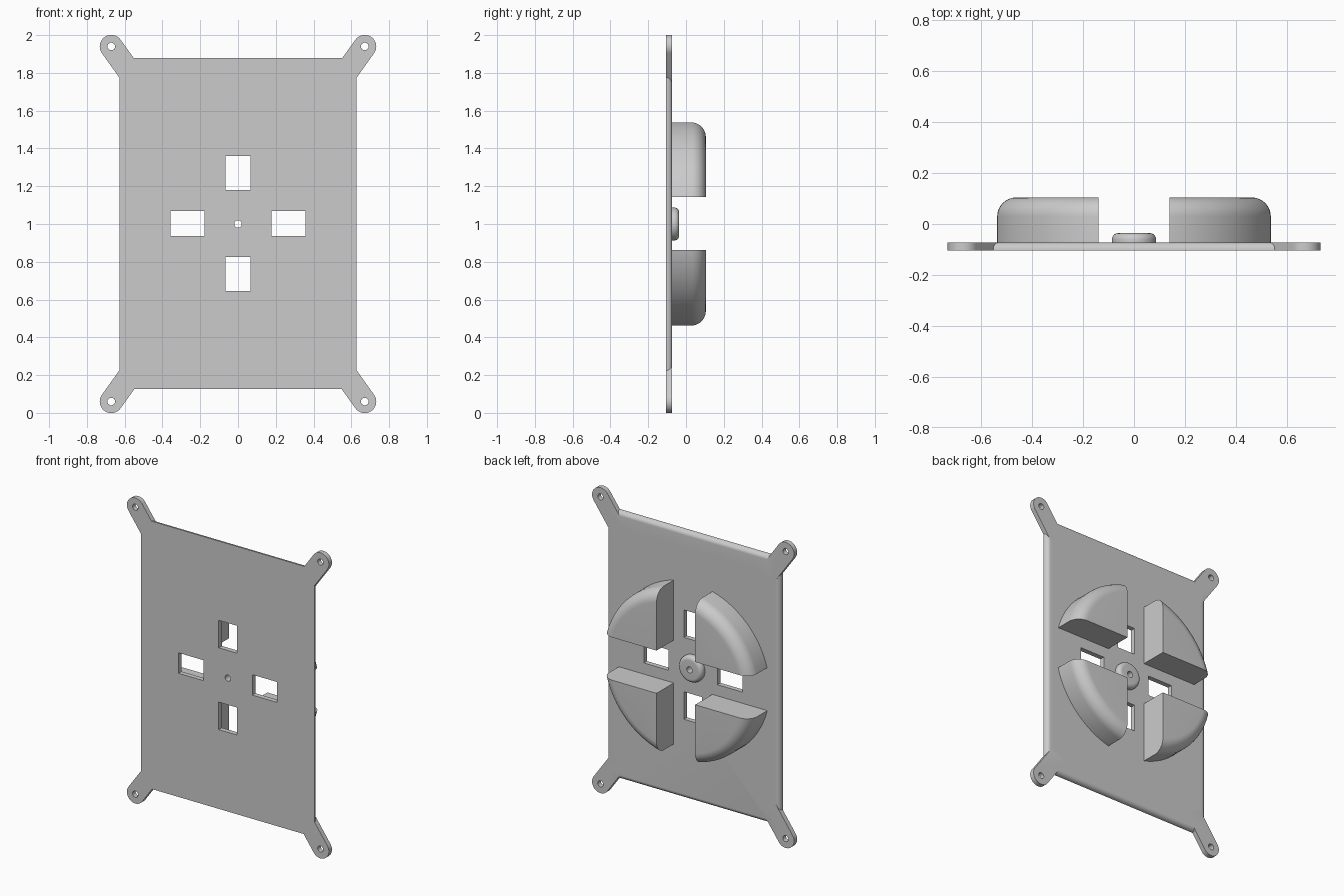
import bpy, bmesh, math
from mathutils import Vector

if "Cube" in bpy.data.objects:
    bpy.data.objects.remove(bpy.data.objects["Cube"])

FRONT, BACK, TOP = -0.105, -0.073, 0.105   # y of plate faces and pad tops
CZ = 1.0                                   # height of the centre

grey = bpy.data.materials.new("grey")
grey.diffuse_color = (0.6, 0.6, 0.6, 1)
grey.use_nodes = True
grey.node_tree.nodes["Principled BSDF"].inputs["Base Color"].default_value = grey.diffuse_color


def make(name, bm):
    bmesh.ops.recalc_face_normals(bm, faces=bm.faces)
    me = bpy.data.meshes.new(name)
    bm.to_mesh(me)
    bm.free()
    ob = bpy.data.objects.new(name, me)
    bpy.context.collection.objects.link(ob)
    me.materials.append(grey)
    return ob


def activate(ob):
    bpy.ops.object.select_all(action='DESELECT')
    ob.select_set(True)
    bpy.context.view_layer.objects.active = ob


def prism(name, pts, y0, y1):
    """Extrude an (x, z) outline along y."""
    bm = bmesh.new()
    f = bm.faces.new([bm.verts.new((x, y0, z)) for x, z in pts])
    ext = bmesh.ops.extrude_face_region(bm, geom=[f])["geom"]
    bmesh.ops.translate(bm, vec=(0, y1 - y0, 0),
                        verts=[v for v in ext if isinstance(v, bmesh.types.BMVert)])
    return make(name, bm)


def box(name, x, z, hx, hz, y0, y1):
    return prism(name, [(x - hx, z - hz), (x + hx, z - hz), (x + hx, z + hz), (x - hx, z + hz)], y0, y1)


def arc(cx, cz, r, a0, a1, n):
    return [(cx + r * math.cos(a0 + (a1 - a0) * i / n),
             cz + r * math.sin(a0 + (a1 - a0) * i / n)) for i in range(n + 1)]


def lathe(profile, steps):
    """Spin an (r, y) profile about the y axis through the centre."""
    bm = bmesh.new()
    vs = [bm.verts.new((r, y, CZ)) for r, y in profile]
    es = [bm.edges.new(p) for p in zip(vs, vs[1:])]
    bmesh.ops.spin(bm, geom=vs + es, cent=(0, 0, CZ), axis=(0, 1, 0),
                   angle=2 * math.pi, steps=steps, use_duplicate=False)
    bmesh.ops.remove_doubles(bm, verts=bm.verts, dist=1e-5)
    return bm


def boolean(ob, other, op):
    activate(ob)
    m = ob.modifiers.new("bool", 'BOOLEAN')
    m.operation, m.solver, m.object = op, 'EXACT', other
    bpy.ops.object.modifier_apply(modifier=m.name)
    bpy.data.objects.remove(other)


def smooth(ob):
    activate(ob)
    bpy.ops.object.shade_smooth_by_angle(angle=math.radians(30))


# plate, with the four back edges rounded
plate = box("plate", 0, 1.003, 0.628, 0.877, FRONT, BACK)
bm = bmesh.new()
bm.from_mesh(plate.data)
rim = [e for e in bm.edges if all(v.co.y > BACK - 0.001 for v in e.verts)]
bmesh.ops.bevel(bm, geom=rim, offset=0.028, segments=6, profile=0.5, affect='EDGES')
bm.to_mesh(plate.data)
bm.free()

# corner mounting arms pointing away from the centre, each with a screw hole
for sx in (-1, 1):
    for sz in (-1, 1):
        c = Vector((sx * 0.671, CZ + sz * 0.94))
        a = math.atan2(sz * 0.94, sx * 0.671)
        d = Vector((math.cos(a), math.sin(a))) * 0.25
        tip = arc(c.x, c.y, 0.061, a - math.pi / 2, a + math.pi / 2, 20)
        root = [(tip[-1][0] - d.x, tip[-1][1] - d.y), (tip[0][0] - d.x, tip[0][1] - d.y)]
        boolean(plate, prism("arm", tip + root, FRONT, BACK), 'UNION')
        boolean(plate, prism("hole", arc(c.x, c.y, 0.02, 0, 2 * math.pi, 24)[:-1], -0.2, 0.0), 'DIFFERENCE')

# windows and centre hole
for s in (-1, 1):
    boolean(plate, box("window", 0, CZ + 0.003 + s * 0.268, 0.066, 0.09, -0.2, 0.0), 'DIFFERENCE')
    boolean(plate, box("window", s * 0.267, CZ + 0.003, 0.09, 0.067, -0.2, 0.0), 'DIFFERENCE')
boolean(plate, prism("hole", arc(0, CZ, 0.02, 0, 2 * math.pi, 24)[:-1], -0.2, 0.0), 'DIFFERENCE')
smooth(plate)

# rounded centre boss with a hole through it
boss = make("centre_boss", lathe(
    [(0.02, BACK), (0.02, -0.036)] + arc(0.062, -0.061, 0.025, math.pi / 2, 0, 8)
    + [(0.087, BACK), (0.02, BACK)], 48))
smooth(boss)

# four pads: quadrants of a round-edged disc parted by a cross-shaped gap
R, F, GAP = 0.555, 0.075, 0.14
for sx, sn in ((-1, "left"), (1, "right")):
    for sz, zn in ((-1, "lower"), (1, "upper")):
        bm = lathe([(0, BACK - 0.004)] + [(R, BACK - 0.004)]
                   + arc(R - F, TOP - F, F, 0, math.pi / 2, 10) + [(0, TOP)], 96)
        for co, no in (((sx * GAP, 0, CZ), (sx, 0, 0)),
                       ((0, 0, CZ + 0.003 + sz * GAP), (0, 0, sz))):
            cut = bmesh.ops.bisect_plane(bm, geom=bm.verts[:] + bm.edges[:] + bm.faces[:],
                                         plane_co=co, plane_no=no, clear_inner=True)["geom_cut"]
            bmesh.ops.contextual_create(bm, geom=[e for e in cut if isinstance(e, bmesh.types.BMEdge)])
        smooth(make(f"{zn}_{sn}_pad", bm))
